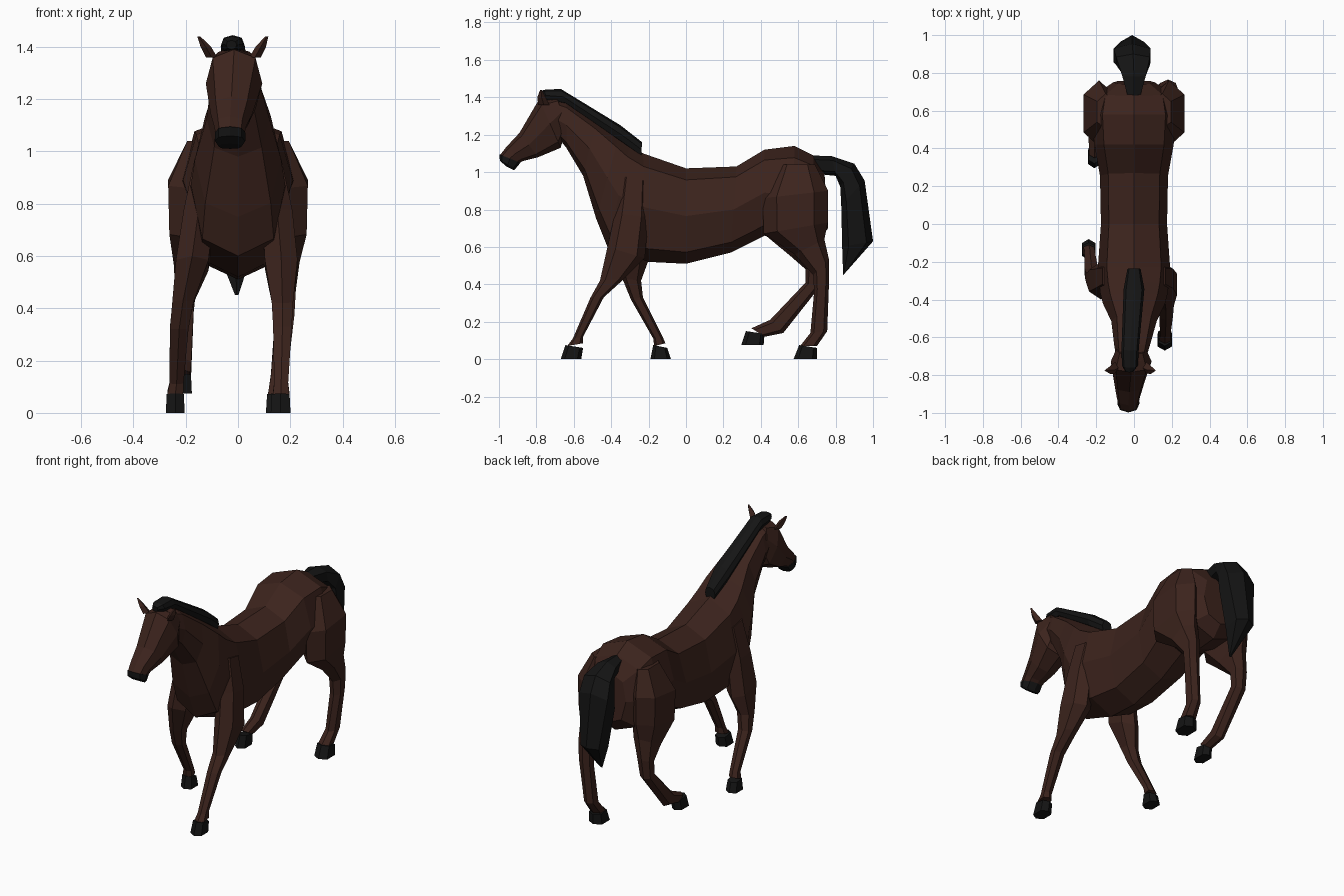
import bpy, bmesh
from math import sin, cos, pi, copysign


def material(name, color):
    m = bpy.data.materials.new(name)
    m.diffuse_color = (*color, 1)
    return m


BROWN = material("brown_coat", (0.045, 0.017, 0.012))
BLACK = material("black_hair", (0.007, 0.007, 0.007))


def loft(name, rings, mat, sides=8, power=0.8):
    """Skin rings (y1, z1, y2, z2, half_width, x): each spans two points of the side profile."""
    bm = bmesh.new()
    loops = []
    for y1, z1, y2, z2, w, x in rings:
        loop = []
        for i in range(sides):
            a = 2 * pi * i / sides
            c, s = (copysign(abs(v) ** power, v) if abs(v) > 1e-6 else 0
                    for v in (cos(a), sin(a)))
            t = (1 - c) / 2
            loop.append(bm.verts.new((x + w * s, y1 + (y2 - y1) * t, z1 + (z2 - z1) * t)))
        loops.append(loop)
    for a, b in zip(loops, loops[1:]):
        for i in range(sides):
            j = (i + 1) % sides
            bm.faces.new((a[i], a[j], b[j], b[i]))
    bm.faces.new(loops[0])
    bm.faces.new(loops[-1])
    bmesh.ops.recalc_face_normals(bm, faces=bm.faces)
    me = bpy.data.meshes.new(name)
    bm.to_mesh(me)
    bm.free()
    me.materials.append(mat)
    ob = bpy.data.objects.new(name, me)
    bpy.context.collection.objects.link(ob)
    return ob


def flip(rings):
    return [(*r[:5], -r[5]) for r in rings]


# Torso and neck, rump to poll
loft("body", [
    (0.74, 1.00, 0.76, 0.70, 0.11, 0),
    (0.68, 1.09, 0.70, 0.63, 0.20, 0),
    (0.58, 1.14, 0.57, 0.62, 0.22, 0),
    (0.42, 1.12, 0.42, 0.66, 0.21, 0),
    (0.27, 1.03, 0.24, 0.57, 0.18, 0),
    (0.00, 1.02, 0.00, 0.51, 0.175, 0),
    (-0.23, 1.10, -0.20, 0.52, 0.19, 0),
    (-0.30, 1.15, -0.42, 0.60, 0.18, 0),
    (-0.36, 1.19, -0.48, 0.75, 0.165, 0),
    (-0.48, 1.27, -0.55, 0.98, 0.12, 0),
    (-0.64, 1.375, -0.64, 1.13, 0.095, -0.01),
    (-0.73, 1.40, -0.68, 1.18, 0.08, -0.015)], BROWN)

# Head, turned slightly to -x
loft("head", [
    (-0.69, 1.40, -0.64, 1.24, 0.08, -0.015),
    (-0.785, 1.39, -0.67, 1.13, 0.108, -0.015),
    (-0.89, 1.21, -0.79, 1.08, 0.08, -0.025),
    (-0.96, 1.135, -0.87, 1.06, 0.062, -0.03),
    (-0.995, 1.09, -0.90, 1.045, 0.055, -0.03)], BROWN)
loft("muzzle", [
    (-0.998, 1.095, -0.885, 1.05, 0.058, -0.03),
    (-0.995, 1.06, -0.91, 1.02, 0.058, -0.03),
    (-0.96, 1.03, -0.92, 1.01, 0.045, -0.03)], BLACK)

# Ears
for side, label in ((1, "left"), (-1, "right")):
    loft("ear_" + label, [
        (-0.79, 1.36, -0.73, 1.36, 0.022, -0.018 + side * 0.083),
        (-0.795, 1.40, -0.75, 1.40, 0.02, -0.018 + side * 0.105),
        (-0.78, 1.44, -0.77, 1.44, 0.006, -0.02 + side * 0.13)], BROWN, 4)

# Mane
loft("mane", [
    (-0.785, 1.425, -0.78, 1.39, 0.02, -0.025),
    (-0.76, 1.44, -0.74, 1.38, 0.042, -0.022),
    (-0.67, 1.445, -0.64, 1.36, 0.046, -0.02),
    (-0.35, 1.25, -0.34, 1.15, 0.055, 0),
    (-0.235, 1.16, -0.24, 1.08, 0.035, 0)], BLACK)

# Tail
loft("tail", [
    (0.64, 1.09, 0.70, 0.99, 0.03, 0),
    (0.78, 1.085, 0.80, 0.98, 0.07, 0),
    (0.90, 1.045, 0.825, 0.92, 0.10, -0.005),
    (0.955, 0.955, 0.83, 0.82, 0.11, -0.01),
    (1.00, 0.63, 0.835, 0.60, 0.07, -0.01),
    (0.85, 0.46, 0.84, 0.45, 0.008, -0.005)], BLACK, 6)

# Front legs: left strides forward, right trails back
shoulder = [(-0.35, 0.98, -0.20, 0.95, 0.04, 0.13),
            (-0.38, 0.78, -0.20, 0.76, 0.065, 0.15)]
loft("front_leg_left", shoulder + [
    (-0.42, 0.60, -0.22, 0.54, 0.07, 0.165),
    (-0.46, 0.42, -0.33, 0.43, 0.046, 0.17),
    (-0.51, 0.33, -0.44, 0.33, 0.04, 0.17),
    (-0.605, 0.11, -0.55, 0.12, 0.03, 0.165),
    (-0.635, 0.07, -0.55, 0.085, 0.035, 0.165)], BROWN, 6)
loft("front_leg_right", flip(shoulder) + [
    (-0.40, 0.60, -0.20, 0.53, 0.07, -0.175),
    (-0.34, 0.43, -0.24, 0.42, 0.046, -0.21),
    (-0.295, 0.32, -0.23, 0.33, 0.04, -0.225),
    (-0.175, 0.11, -0.125, 0.12, 0.03, -0.235),
    (-0.17, 0.07, -0.11, 0.085, 0.034, -0.24)], BROWN, 6)

# Hind legs: left stands, right is lifted
thigh = [(0.50, 1.04, 0.69, 1.04, 0.05, 0.15),
         (0.41, 0.86, 0.76, 0.90, 0.092, 0.185),
         (0.415, 0.67, 0.758, 0.73, 0.087, 0.185)]
loft("hind_leg_left", thigh + [
    (0.58, 0.56, 0.74, 0.64, 0.068, 0.175),
    (0.68, 0.45, 0.765, 0.53, 0.046, 0.18),
    (0.685, 0.36, 0.765, 0.42, 0.04, 0.18),
    (0.665, 0.14, 0.755, 0.15, 0.035, 0.157),
    (0.61, 0.07, 0.70, 0.07, 0.04, 0.15)], BROWN, 6)
loft("hind_leg_right", flip(thigh) + [
    (0.56, 0.55, 0.73, 0.63, 0.068, -0.185),
    (0.64, 0.48, 0.725, 0.50, 0.046, -0.20),
    (0.64, 0.41, 0.71, 0.38, 0.04, -0.205),
    (0.45, 0.21, 0.52, 0.14, 0.035, -0.21),
    (0.35, 0.165, 0.42, 0.12, 0.03, -0.21)], BROWN, 6)

# Hooves: (top front y, top back y, sole front y, sole back y, x, half width, lift)
for name, tf, tb, sf, sb, x, w, lift in (
        ("front_hoof_left", -0.645, -0.55, -0.67, -0.56, 0.163, 0.042, 0),
        ("front_hoof_right", -0.175, -0.10, -0.19, -0.08, -0.24, 0.04, 0),
        ("hind_hoof_left", 0.605, 0.70, 0.575, 0.70, 0.152, 0.05, 0),
        ("hind_hoof_right", 0.32, 0.42, 0.295, 0.415, -0.21, 0.037, 0.075)):
    loft(name, [(tf, 0.075 + lift, tb, 0.06 + lift, w * 0.9, x),
                (sf, lift, sb, lift, w, x)], BLACK, 6, 0.7)
